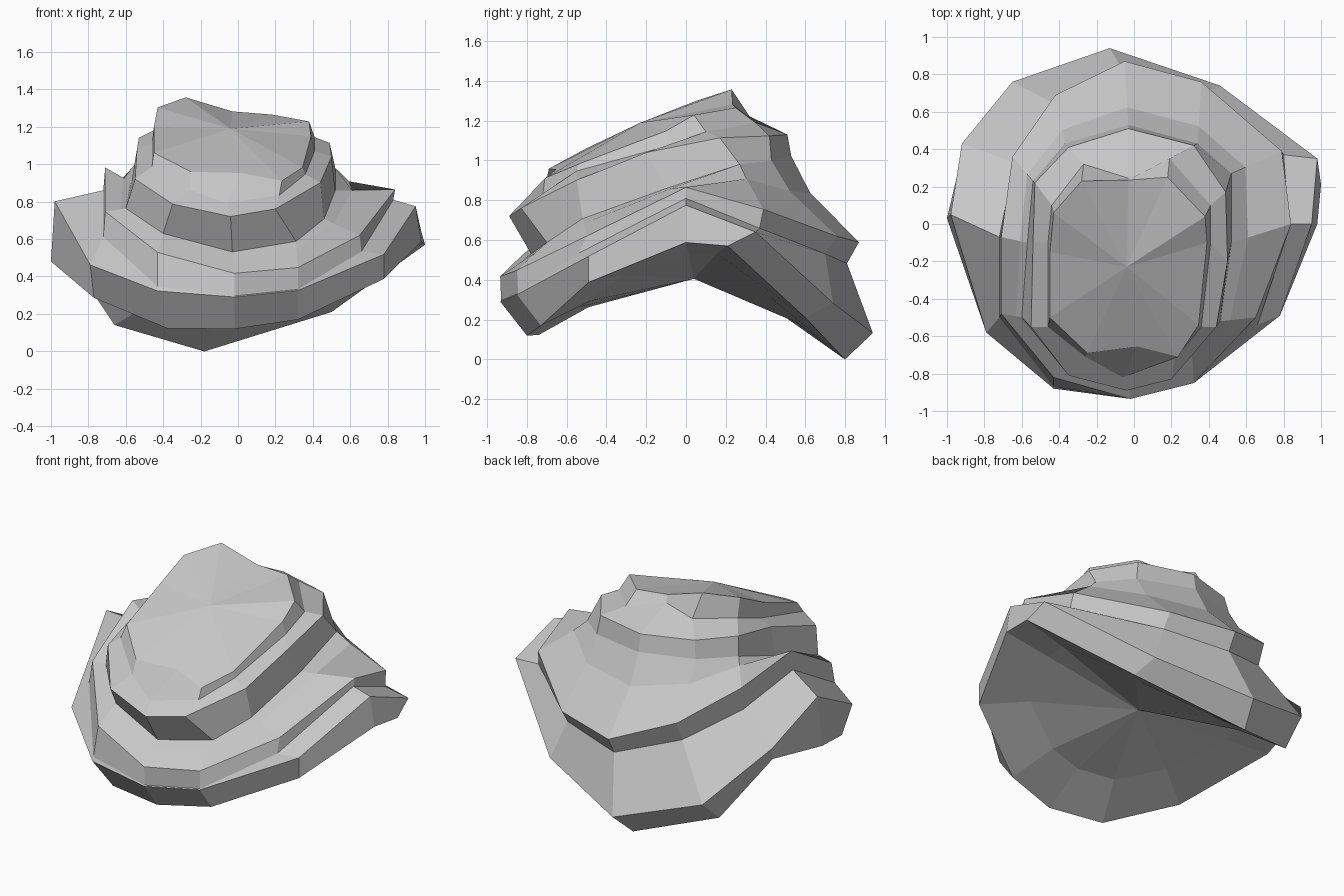
import bpy, bmesh
from mathutils import Vector

stone = bpy.data.materials.new("grey_stone")
stone.diffuse_color = (0.57, 0.57, 0.57, 1)


def fold(y, knots):
    """Height of a creased layer at depth y."""
    if y <= knots[0][0]:
        return knots[0][1]
    for (y0, z0), (y1, z1) in zip(knots, knots[1:]):
        if y <= y1:
            return z0 + (z1 - z0) * (y - y0) / (y1 - y0)
    return knots[-1][1]


bm = bmesh.new()
rings = []


def ring(outline, knots, tilt):
    """One layer edge: plan outline draped over a fold, tilted sideways."""
    rings.append([bm.verts.new((x, y, fold(y, knots) + tilt * x)) for x, y in outline])


# base rim, lower edge
ring([(-.02, -.8), (.32, -.73), (.78, -.49), (.98, 0), (1, .21), (.5, .6),
      (-.18, .8), (-.66, .6), (-.91, .41), (-1, .03), (-.77, -.5), (-.38, -.74)],
     [(-.8, .12), (-.73, .15), (-.49, .34), (.03, .54), (.21, .51), (.41, .57), (.6, .18), (.8, .01)], .06)
# base rim, upper edge
ring([(-.02, -.935), (.32, -.85), (.78, -.49), (.95, 0), (.98, .35), (.46, .74),
      (-.13, .94), (-.65, .76), (-.92, .43), (-.98, .05), (-.79, -.58), (-.43, -.88)],
     [(-.935, .29), (-.85, .33), (-.58, .45), (-.49, .53), (.02, .8), (.35, .655), (.75, .28), (.94, .13)], -.015)
# first step, foot and lip
ring([(-.02, -.93), (.32, -.845), (.66, -.54), (.83, 0), (.8, .37), (.36, .7),
      (-.05, .81), (-.42, .64), (-.64, .33), (-.72, -.07), (-.72, -.5), (-.43, -.87)],
     [(-.93, .295), (-.85, .34), (-.54, .56), (-.03, .855), (.35, .7), (.64, .58), (.81, .48)], -.04)
ring([(-.02, -.935), (.32, -.85), (.65, -.5), (.84, 0), (.79, .39), (.36, .76),
      (-.05, .87), (-.42, .69), (-.65, .36), (-.71, -.07), (-.71, -.48), (-.43, -.82)],
     [(-.935, .415), (-.85, .475), (-.5, .675), (-.03, .945), (.37, .83), (.69, .69), (.87, .585)], -.085)
# second step, foot and lip
ring([(-.03, -.78), (.31, -.7), (.46, -.52), (.52, -.1), (.52, .27), (.34, .43),
      (-.03, .53), (-.37, .43), (-.54, .23), (-.57, -.1), (-.6, -.5), (-.4, -.68)],
     [(-.78, .53), (-.7, .6), (-.5, .74), (-.1, .88), (.25, 1.0), (.53, 1.02)], -.04)
ring([(-.04, -.89), (.2, -.83), (.44, -.55), (.5, -.2), (.49, .17), (.32, .42),
      (-.03, .51), (-.35, .41), (-.53, .22), (-.54, -.1), (-.55, -.55), (-.35, -.81)],
     [(-.89, .72), (-.81, .78), (-.55, .91), (-.2, 1.05), (.2, 1.13), (.51, 1.13)], -.02)
# cap, foot and lip
ring([(-.06, -.82), (.22, -.72), (.36, -.55), (.41, -.1), (.41, .1), (.19, .35),
      (-.03, .245), (-.27, .32), (-.44, .1), (-.46, -.1), (-.46, -.55), (-.26, -.71)],
     [(-.82, .79), (-.71, .85), (-.55, .965), (0, 1.12), (.245, 1.23), (.35, 1.2)], -.05)
ring([(.02, -.655), (.235, -.71), (.345, -.54), (.39, -.1), (.38, .04), (.18, .25),
      (-.03, .235), (-.28, .23), (-.43, .06), (-.45, -.15), (-.45, -.5), (-.25, -.69)],
     [(-.71, .93), (-.655, .955), (-.54, 1.01), (-.1, 1.18), (.05, 1.265), (.23, 1.335), (.235, 1.28)], -.08)

# crease across the upper terrace, dipped at the back
rings.insert(4, [bm.verts.new(a.co.lerp(b.co, .72)) for a, b in zip(rings[3], rings[4])])
for v in rings[4]:
    v.co.z -= .17 * max(0, v.co.y - .25)

# hollowed underside ring
base = Vector((0, .04, .405))
rings.insert(0, [bm.verts.new(v.co.lerp(base, .32)) for v in rings[0]])
for v in rings[0]:
    v.co.z += .1 * abs(v.co.y)

# layer walls and terraces
for low, high in zip(rings, rings[1:]):
    for i in range(12):
        j = (i + 1) % 12
        bm.faces.new((low[i], low[j], high[j], high[i]))

# underside and sloping top, each a fan around one point
for edge, centre in ((rings[0], base), (rings[-1], (-.04, -.23, 1.19))):
    c = bm.verts.new(centre)
    for i in range(12):
        bm.faces.new((edge[i], edge[(i + 1) % 12], c))

bmesh.ops.recalc_face_normals(bm, faces=bm.faces)
mesh = bpy.data.meshes.new("layered_rock")
bm.to_mesh(mesh)
bm.free()
mesh.materials.append(stone)
bpy.context.collection.objects.link(bpy.data.objects.new("layered_rock", mesh))
